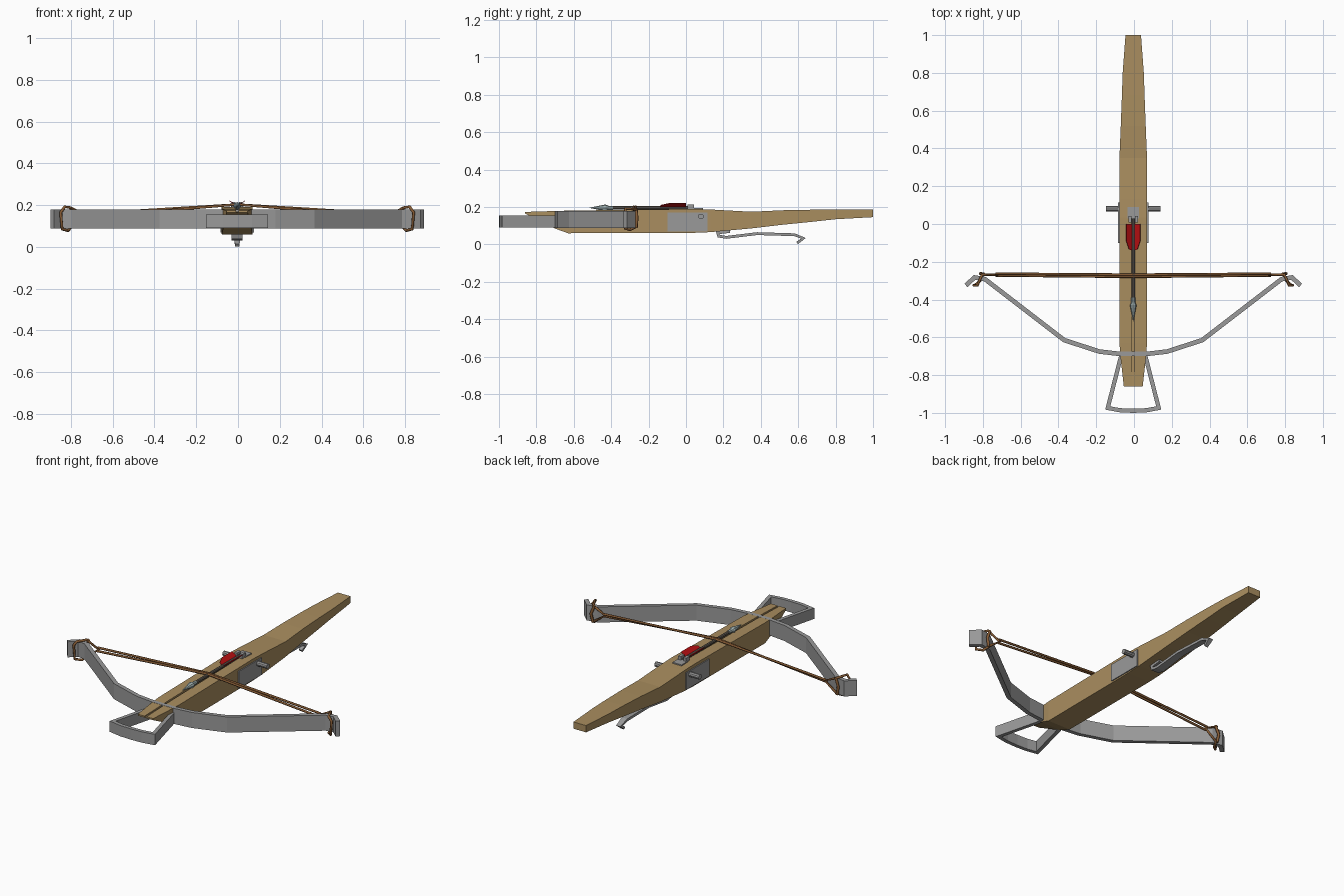
import bpy, bmesh, math
from mathutils import Vector

if "Cube" in bpy.data.objects:
    bpy.data.objects.remove(bpy.data.objects["Cube"])

CX = -0.004  # centre line of the weapon


def mat(name, rgb):
    m = bpy.data.materials.new(name)
    m.diffuse_color = (*rgb, 1)
    m.use_nodes = True
    m.node_tree.nodes["Principled BSDF"].inputs["Base Color"].default_value = m.diffuse_color
    return m


WOOD = mat("oak wood", (0.40, 0.27, 0.115))
STEEL = mat("grey steel", (0.32, 0.32, 0.32))
CORD = mat("brown cord", (0.24, 0.105, 0.035))
RED = mat("red feather", (0.48, 0.005, 0.006))
SHAFT = mat("dark shaft", (0.13, 0.11, 0.09))
TIP = mat("pale steel", (0.36, 0.45, 0.45))


def finish(name, bm, material):
    bmesh.ops.recalc_face_normals(bm, faces=bm.faces)
    me = bpy.data.meshes.new(name)
    bm.to_mesh(me)
    bm.free()
    ob = bpy.data.objects.new(name, me)
    ob.location.x = CX
    me.materials.append(material)
    bpy.context.collection.objects.link(ob)
    return ob


def loft(name, rings, material, closed=False):
    """Skin a list of equal-sized rings of points."""
    bm = bmesh.new()
    vs = [[bm.verts.new(p) for p in r] for r in rings]
    n = len(vs[0])
    pairs = list(zip(vs, vs[1:])) + ([(vs[-1], vs[0])] if closed else [])
    for a, b in pairs:
        for i in range(n):
            j = (i + 1) % n
            bm.faces.new((a[i], a[j], b[j], b[i]))
    if not closed:
        bm.faces.new(vs[0])
        bm.faces.new(vs[-1])
    return finish(name, bm, material)


def offsets(path, closed=False):
    """Mitred normals of a 2D path."""
    pts = [Vector(p) for p in path]
    out = []
    for i, p in enumerate(pts):
        a = pts[i - 1] if i or closed else p
        b = pts[(i + 1) % len(pts)] if i < len(pts) - 1 or closed else p
        d1, d2 = (p - a).normalized(), (b - p).normalized()
        d = (d1 + d2).normalized()
        n = Vector((-d.y, d.x))
        ref = d1 if d1.length else d2
        out.append((p, n / max(0.6, abs(d.dot(ref)))))
    return out


def band(name, path, thick, z0, z1, material):
    """Upright flat bar following an xy path."""
    rings = []
    for p, n in offsets(path):
        a, b = p + n * thick / 2, p - n * thick / 2
        rings.append([(a.x, a.y, z0), (b.x, b.y, z0), (b.x, b.y, z1), (a.x, a.y, z1)])
    return loft(name, rings, material)


def box(name, lo, hi, material):
    (x0, y0, z0), (x1, y1, z1) = lo, hi
    rings = [[(x0, y, z0), (x1, y, z0), (x1, y, z1), (x0, y, z1)] for y in (y0, y1)]
    return loft(name, rings, material)


def lathe(name, a, axis, prof, material, n=8):
    """Rings of (distance, radius) along x or y from point a."""
    rings = []
    for d, r in prof:
        ring = []
        for k in range(n):
            t = 2 * math.pi * k / n
            u, w = r * math.cos(t), r * math.sin(t)
            off = (d, u, w) if axis == "x" else (u, d, w)
            ring.append(Vector(a) + Vector(off))
        rings.append(ring)
    return loft(name, rings, material)


def cord(name, pts, r, material, closed=False):
    cu = bpy.data.curves.new(name, "CURVE")
    cu.dimensions = "3D"
    cu.bevel_depth, cu.bevel_resolution = r, 1
    cu.use_fill_caps = True
    s = cu.splines.new("POLY")
    s.points.add(len(pts) - 1)
    for q, p in zip(s.points, pts):
        q.co = (*p, 1)
    s.use_cyclic_u = closed
    ob = bpy.data.objects.new(name, cu)
    ob.location.x = CX
    cu.materials.append(material)
    bpy.context.collection.objects.link(ob)
    bpy.ops.object.select_all(action="DESELECT")
    ob.select_set(True)
    bpy.context.view_layer.objects.active = ob
    bpy.ops.object.convert(target="MESH")


# Wooden stock: y, half width, bottom, top, groove depth
sections = [(-0.86, 0.050, 0.165, 0.174, 0.006), (-0.70, 0.068, 0.085, 0.179, 0.01),
            (-0.63, 0.073, 0.060, 0.181, 0.01), (0.03, 0.074, 0.062, 0.19, 0.01),
            (0.035, 0.074, 0.062, 0.19, 0), (0.13, 0.074, 0.066, 0.187, 0),
            (0.35, 0.073, 0.086, 0.175, 0), (0.52, 0.066, 0.106, 0.183, 0),
            (0.68, 0.060, 0.122, 0.186, 0), (0.80, 0.056, 0.135, 0.186, 0),
            (1.00, 0.041, 0.146, 0.186, 0)]
g = 0.006
loft("stock", [[(-w, y, b), (w, y, b), (w, y, t), (g, y, t), (g, y, t - d),
                (-g, y, t - d), (-g, y, t), (-w, y, t)] for y, w, b, t, d in sections], WOOD)

# Steel bow, mirrored about the centre
half = [(0.07, -0.688), (0.18, -0.675), (0.365, -0.615), (0.785, -0.292),
        (0.84, -0.283), (0.886, -0.325)]
band("bow", [(-x, y) for x, y in reversed(half)] + half, 0.024, 0.088, 0.18, STEEL)

# Foot stirrup
side = [(0.062, -0.69), (0.135, -0.974), (0.07, -0.986)]
band("stirrup", [(-x, y) for x, y in side] + [(0, -0.989)] + side[::-1],
     0.022, 0.09, 0.154, STEEL)

# Bowstring strands and the loops around the bow tips
for s, label in ((-1, "left"), (1, "right")):
    for k in (-1, 1):
        cord(label + "_bowstring", [(0, -0.274 + k * 0.006, 0.203),
             (s * 0.73, -0.268 + k * 0.005, 0.15 + k * 0.008)], 0.0065, CORD)
    loop = [(0.72, -0.268, 0.15), (0.80, -0.268, 0.188), (0.825, -0.325, 0.192),
            (0.845, -0.325, 0.165), (0.838, -0.325, 0.085), (0.81, -0.30, 0.078),
            (0.795, -0.268, 0.095)]
    cord(label + "_string_loop", [(s * x, y, z) for x, y, z in loop], 0.0075, CORD, True)
    cord(label + "_loop_binding", [(s * x, y, z) for x, y, z in
         [(0.79, -0.266, 0.19), (0.81, -0.262, 0.14), (0.80, -0.266, 0.09)]], 0.008, CORD)

# Lock plates on both cheeks, cross pin, top plate and nut fingers
for s, label in ((-1, "left"), (1, "right")):
    x = sorted((s * 0.07, s * 0.08))
    box(label + "_lock_plate", (x[0], -0.1, 0.07), (x[1], 0.115, 0.171), STEEL)
    x = sorted((s * 0.008, s * 0.026))
    box(label + "_nut_finger", (x[0], 0.008, 0.18), (x[1], 0.042, 0.215), STEEL)
lathe("cross_pin", (0, 0.08, 0.15), "x", [(-0.145, 0.015), (0.145, 0.015)], STEEL, 10)
box("nut_plate", (-0.03, 0.03, 0.18), (0.03, 0.09, 0.195), STEEL)

# Bolt with pointed head
BZ = 0.196
lathe("bolt_shaft", (0, 0, BZ), "y", [(-0.43, 0.009), (0.03, 0.009)], SHAFT)
lathe("bolt_head", (0, 0, BZ), "y", [(-0.515, 0.001), (-0.43, 0.018), (-0.415, 0.011),
                                     (-0.39, 0.011)], TIP)

# Feather vanes, raised to either side of the shaft
for s, label in ((-1, "left"), (1, "right")):
    a = math.radians(33)
    out = Vector((s * math.cos(a), 0, math.sin(a)))
    up = Vector((-s * math.sin(a), 0, math.cos(a))) * 0.0015
    shape = [(0.004, 0), (0.044, 0), (0.044, -0.09), (0.026, -0.135), (0.004, -0.14)]
    base = [out * r + Vector((0, y, BZ)) for r, y in shape]
    loft(label + "_feather", [[p - up for p in base], [p + up for p in base]], RED)

# Trigger lever: bent strap swept in the yz plane, narrowing to the tail
path = [(0.235, 0.070), (0.17, 0.062), (0.175, 0.045), (0.215, 0.038), (0.38, 0.058),
        (0.58, 0.052), (0.628, 0.033), (0.594, 0.008)]
rings = []
for i, (p, n) in enumerate(offsets(path)):
    w = 0.026 if i < 4 else 0.026 - 0.004 * (i - 3)
    q, r = p + n * 0.0075, p - n * 0.0075
    rings.append([(-w, q.x, q.y), (w, q.x, q.y), (w, r.x, r.y), (-w, r.x, r.y)])
loft("trigger_lever", rings, STEEL)
